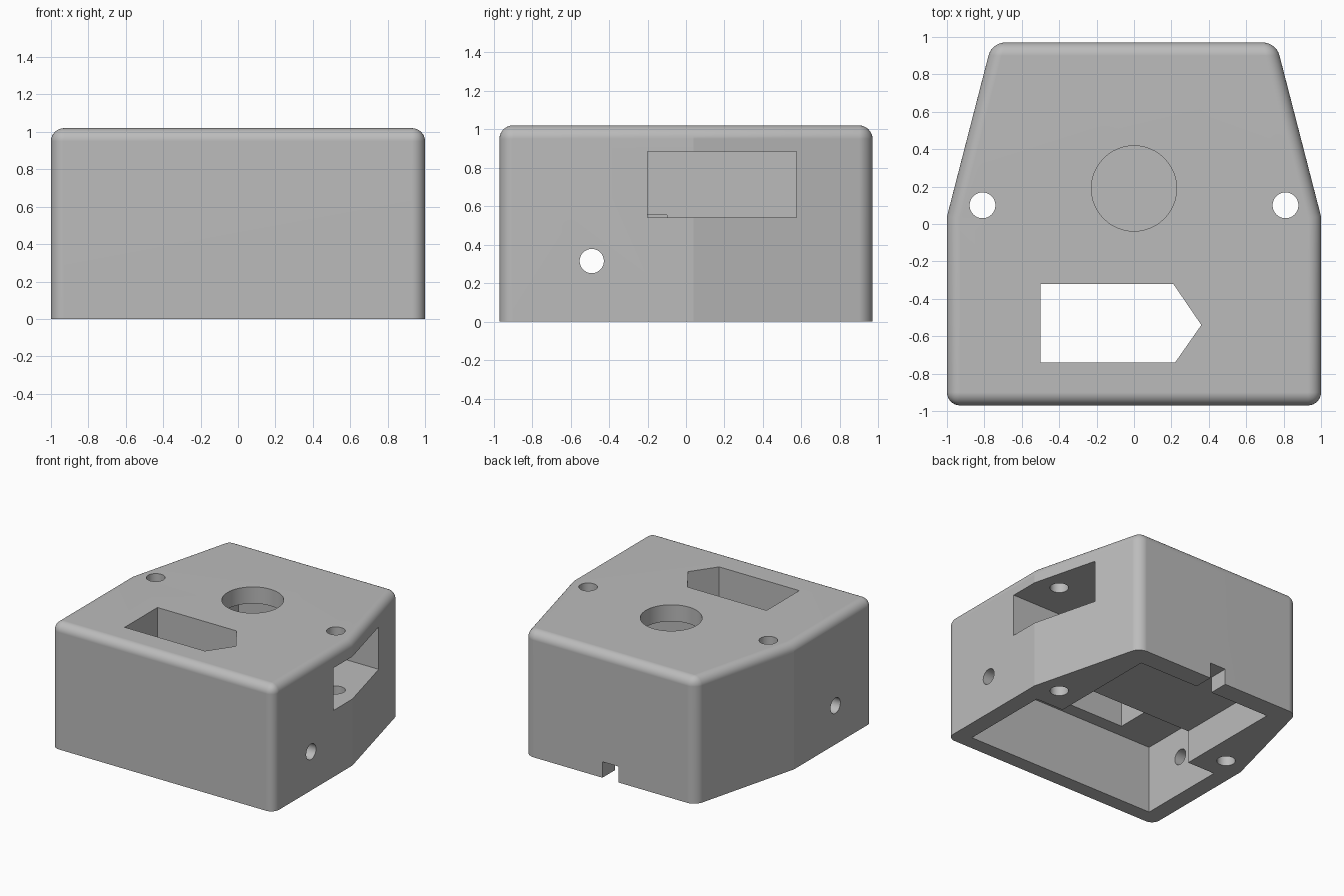
import bpy, bmesh, math
from mathutils import Matrix

cube = bpy.data.objects.get("Cube")
if cube:
    bpy.data.objects.remove(cube, do_unlink=True)

HEIGHT = 1.02
ROUND = 0.07

grey = bpy.data.materials.new("plain_grey")
grey.use_nodes = True
grey.diffuse_color = (0.5, 0.5, 0.5, 1)
bsdf = next(n for n in grey.node_tree.nodes if n.type == 'BSDF_PRINCIPLED')
bsdf.inputs["Base Color"].default_value = grey.diffuse_color


def make_object(name, bm):
    bmesh.ops.recalc_face_normals(bm, faces=bm.faces)
    mesh = bpy.data.meshes.new(name)
    bm.to_mesh(mesh)
    bm.free()
    mesh.materials.append(grey)
    obj = bpy.data.objects.new(name, mesh)
    bpy.context.collection.objects.link(obj)
    return obj


def prism(outline, z0, z1):
    """Extrude a flat outline upward into a solid."""
    bm = bmesh.new()
    face = bm.faces.new([bm.verts.new((x, y, z0)) for x, y in outline])
    top = bmesh.ops.extrude_face_region(bm, geom=[face])["geom"]
    verts = [v for v in top if isinstance(v, bmesh.types.BMVert)]
    bmesh.ops.translate(bm, verts=verts, vec=(0, 0, z1 - z0))
    return bm


def box(x0, x1, y0, y1, z0, z1):
    return prism([(x0, y0), (x1, y0), (x1, y1), (x0, y1)], z0, z1)


def drill(centre, radius, depth, axis='Z'):
    bm = bmesh.new()
    turn = Matrix.Rotation(math.pi / 2, 4, 'Y') if axis == 'X' else Matrix()
    bmesh.ops.create_cone(bm, cap_ends=True, segments=48, radius1=radius,
                          radius2=radius, depth=depth,
                          matrix=Matrix.Translation(centre) @ turn)
    return bm


# Housing: tapered outline, rounded top rim and front/back corners
bm = prism([(-1, -0.97), (1, -0.97), (1, 0.04),
            (0.76, 0.97), (-0.76, 0.97), (-1, 0.04)], 0, HEIGHT)
rounded = []
for e in bm.edges:
    a, b = (v.co for v in e.verts)
    on_top = min(a.z, b.z) > HEIGHT - 0.01
    corner = abs(a.z - b.z) > 0.5 and abs(a.y) > 0.5
    if on_top or corner:
        rounded.append(e)
bmesh.ops.bevel(bm, geom=rounded, offset=ROUND, offset_type='OFFSET',
                segments=8, profile=0.5, affect='EDGES')
housing = make_object("housing", bm)

# Recesses and holes
cuts = {
    "front_cavity": box(-0.86, 0.86, -0.85, -0.1, -0.2, 0.555),
    "rear_cavity": box(-0.61, 0.61, -0.3, 0.81, -0.3, 0.27),
    "cable_notch": box(-0.072, 0.072, 0.7, 1.2, -0.1, 0.13),
    "side_pocket": box(-0.4, 1.3, -0.2, 0.575, 0.54, 0.885),
    "button_hole": drill((0, 0.19, 1), 0.228, 0.6),
    "arrow_window": prism([(-0.5, -0.74), (0.22, -0.74), (0.36, -0.54),
                           (0.21, -0.32), (-0.5, -0.32)], 0.4, 1.3),
    "side_hole": drill((0, -0.49, 0.315), 0.063, 3, 'X'),
    "left_screw_hole": drill((0.81, 0.1, 0.5), 0.069, 3),
    "right_screw_hole": drill((-0.81, 0.1, 0.5), 0.069, 3),
}
cutters = []
for name, shape in cuts.items():
    cutter = make_object(name, shape)
    cutter.hide_render = True
    cutters.append(cutter)
    mod = housing.modifiers.new(name, 'BOOLEAN')
    mod.operation = 'DIFFERENCE'
    mod.solver = 'EXACT'
    mod.object = cutter

# Bake the cuts and drop the cutters
graph = bpy.context.evaluated_depsgraph_get()
finished = bpy.data.meshes.new_from_object(housing.evaluated_get(graph))
housing.modifiers.clear()
housing.data = finished
for cutter in cutters:
    bpy.data.objects.remove(cutter, do_unlink=True)

# Smooth the rounded edges, keep the rest crisp
bpy.ops.object.select_all(action='DESELECT')
housing.select_set(True)
bpy.context.view_layer.objects.active = housing
bpy.ops.object.shade_smooth_by_angle(angle=math.radians(14))
weighted = housing.modifiers.new("even_shading", 'WEIGHTED_NORMAL')
weighted.keep_sharp = True
